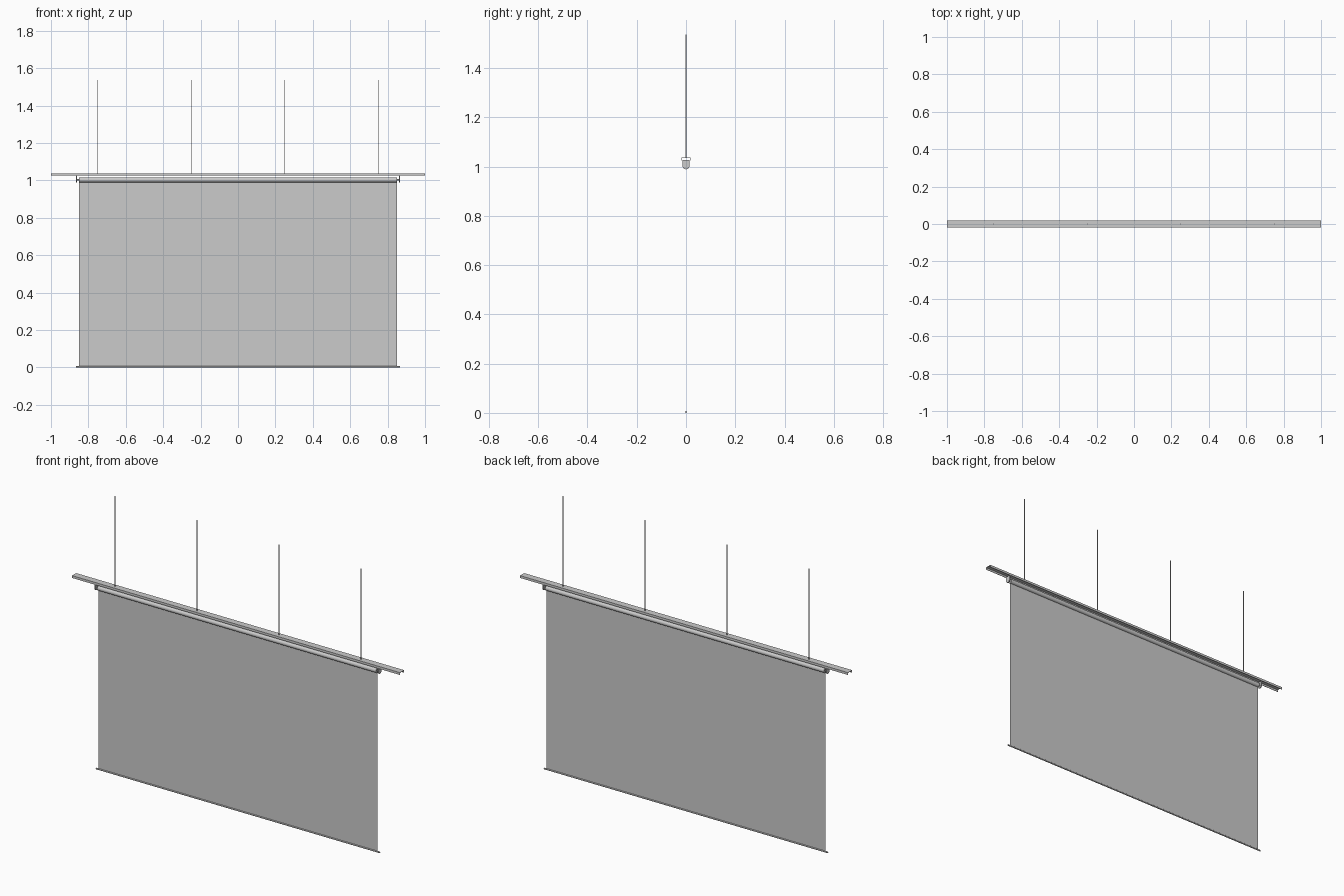
import bpy, bmesh
from math import pi, cos, sin

if "Cube" in bpy.data.objects:
    bpy.data.objects.remove(bpy.data.objects["Cube"])


def extrude_x(name, profile, x0, x1):
    """Extrude a closed (y, z) profile along x."""
    bm = bmesh.new()
    face = bm.faces.new([bm.verts.new((x0, y, z)) for y, z in profile])
    res = bmesh.ops.extrude_face_region(bm, geom=[face])
    moved = [v for v in res["geom"] if isinstance(v, bmesh.types.BMVert)]
    bmesh.ops.translate(bm, verts=moved, vec=(x1 - x0, 0, 0))
    bmesh.ops.recalc_face_normals(bm, faces=bm.faces)
    me = bpy.data.meshes.new(name)
    bm.to_mesh(me)
    bm.free()
    ob = bpy.data.objects.new(name, me)
    bpy.context.collection.objects.link(ob)
    return ob


def cylinder(name, r, length, loc, along_x=False, sides=24):
    bpy.ops.mesh.primitive_cylinder_add(vertices=sides, radius=r, depth=length, location=loc,
                                        rotation=(0, pi / 2 if along_x else 0, 0))
    ob = bpy.context.object
    ob.name = name
    bpy.ops.object.shade_smooth_by_angle()
    return ob


# Overhead rail: a channel open underneath
w, t, low, top = 0.018, 0.002, 1.025, 1.038
extrude_x("mounting_rail", [(-w, low), (-w, top), (w, top), (w, low), (w - t, low),
                            (w - t, top - t), (t - w, top - t), (t - w, low)], -1, 1)

# Roller tube with its axle
TUBE_Z = 1.003
cylinder("roller_tube", 0.013, 1.70, (0, 0, TUBE_Z), True, 32)
cylinder("roller_axle", 0.004, 1.73, (0, 0, TUBE_Z), True, 16)

# End brackets, rounded at the bottom, hanging from the rail
arc = [(0.014 * cos(pi + pi * i / 16), TUBE_Z + 0.014 * sin(pi + pi * i / 16)) for i in range(17)]
bracket = [(-0.014, low + 0.001)] + arc + [(0.014, low + 0.001)]
for side, name in ((-1, "left_bracket"), (1, "right_bracket")):
    extrude_x(name, bracket, side * 0.860, side * 0.866)

# Hanging fabric sheet
bpy.ops.mesh.primitive_plane_add(size=1, location=(0, 0, 0.5), rotation=(pi / 2, 0, 0))
sheet = bpy.context.object
sheet.name = "screen_sheet"
sheet.scale = (1.70, 0.99, 1)

# Weighted bar along the lower hem
cylinder("bottom_bar", 0.004, 1.73, (0, 0, 0.004), True, 16)

# Suspension rods
for i, x in enumerate((-0.75, -0.25, 0.25, 0.75)):
    cylinder(f"suspension_rod_{i + 1}", 0.0025, 0.50, (x, 0, 1.286), sides=12)
